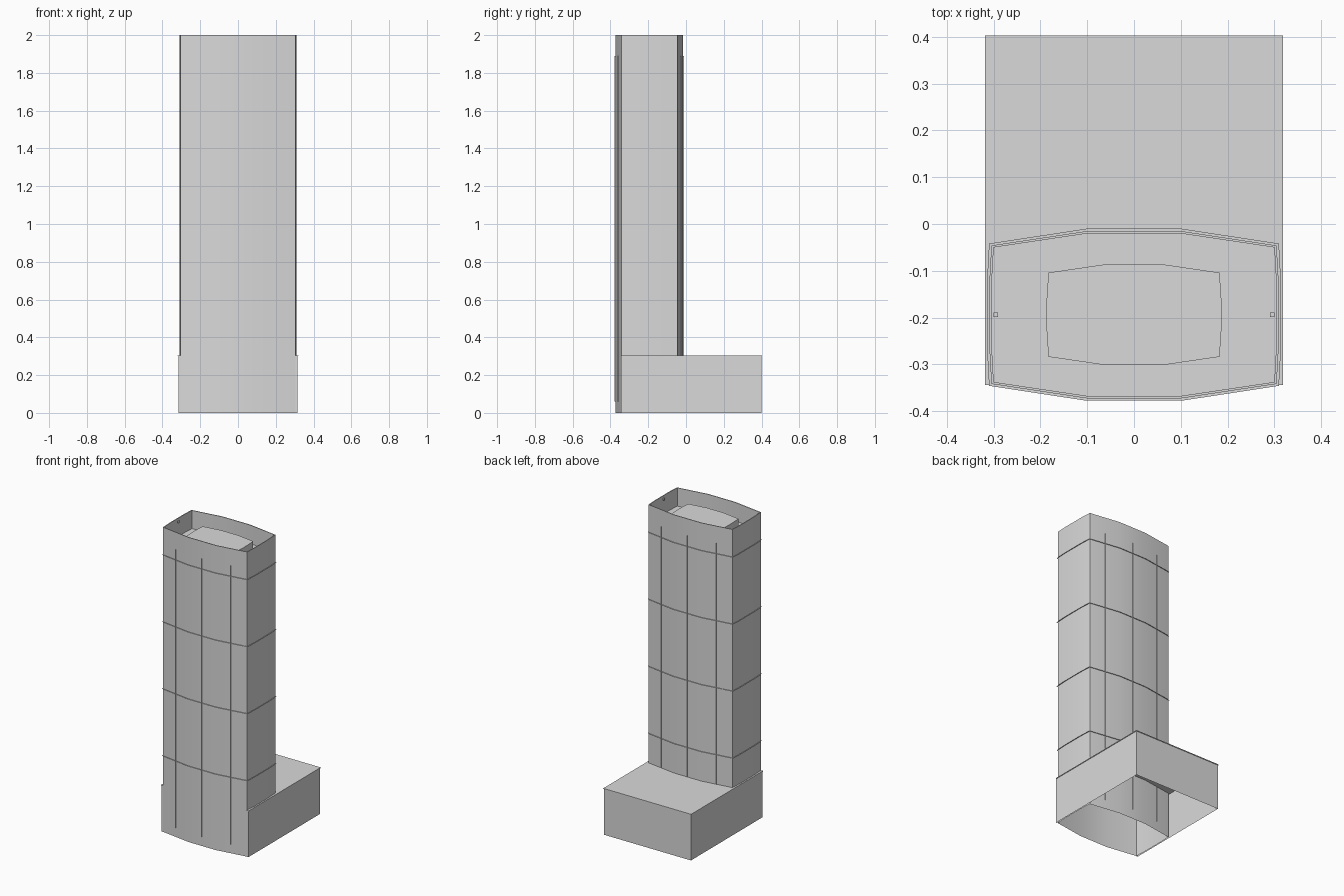
import bpy, bmesh, math

if "Cube" in bpy.data.objects:
    bpy.data.objects.remove(bpy.data.objects["Cube"], do_unlink=True)

grey = bpy.data.materials.new("concrete_grey")
grey.use_nodes = True
colour = (0.7, 0.7, 0.7, 1.0)
grey.diffuse_color = colour
grey.node_tree.nodes["Principled BSDF"].inputs["Base Color"].default_value = colour

CENTRE_Y = -0.194
ROOF = 1.88
PODIUM = 0.305


def outline(quarter, grow=0.0):
    """Closed plan outline from one quadrant (long face to side), widened by grow."""
    hx = max(p[0] for p in quarter)
    hy = max(p[1] for p in quarter)
    q = [(x * (1 + grow / hx), y * (1 + grow / hy)) for x, y in quarter]
    half = q + [(x, -y) for x, y in reversed(q)]
    full = half + [(-x, -y) for x, y in half]
    return [(x, y + CENTRE_Y) for x, y in full]


def loft(name, rings, closed=True, cap=False, base=False, smooth=False):
    """Join successive (plan, height) rings with faces."""
    bm = bmesh.new()
    loops = [[bm.verts.new((x, y, z)) for x, y in plan] for plan, z in rings]
    for a, b in zip(loops, loops[1:]):
        n = len(a)
        for i in range(n if closed else n - 1):
            j = (i + 1) % n
            bm.faces.new((a[i], a[j], b[j], b[i]))
    if cap:
        bm.faces.new(loops[-1])
    if base:
        bm.faces.new(loops[0])
    bmesh.ops.recalc_face_normals(bm, faces=bm.faces)
    mesh = bpy.data.meshes.new(name)
    bm.to_mesh(mesh)
    bm.free()
    mesh.materials.append(grey)
    obj = bpy.data.objects.new(name, mesh)
    bpy.context.collection.objects.link(obj)
    if smooth:
        bpy.ops.object.select_all(action="DESELECT")
        obj.select_set(True)
        bpy.context.view_layer.objects.active = obj
        bpy.ops.object.shade_smooth_by_angle(angle=math.radians(30))


def box(name, x0, x1, y0, y1, z0, z1):
    plan = [(x0, y0), (x1, y0), (x1, y1), (x0, y1)]
    loft(name, [(plan, z0), (plan, z1)], cap=True, base=True)


# Tower shell, open below, with a thin parapet around the sunken roof
tower = [(0.1, 0.179), (0.305, 0.148), (0.309, 0.075)]
outer, inner = outline(tower), outline(tower, -0.005)
loft("tower_shell", [(outer, 0), (outer, 2), (inner, 2), (inner, ROOF)],
     cap=True, smooth=True)

# Plant room on the roof
plant = outline([(0.06, 0.108), (0.183, 0.09), (0.187, 0.03)])
loft("plant_room", [(plant, ROOF), (plant, 1.947)], cap=True)

# Horizontal floor fins
rim = outline(tower, 0.005)
for k in range(4):
    z = 0.5 + 0.44 * k
    loft(f"floor_fin_{k + 1}", [(outer, z), (rim, z)])

# Vertical fins on the two long faces
for x, depth in ((0, 0.179), (-0.2, 0.164), (0.2, 0.164)):
    for face, s in (("front", -1), ("back", 1)):
        edge = [(x, CENTRE_Y + s * depth), (x, CENTRE_Y + s * (depth + 0.005))]
        loft(f"{face}_vertical_fin", [(edge, 0.06), (edge, 1.89)], closed=False)

# Small brackets inside the parapet
for side, s in (("left", 1), ("right", -1)):
    xs = sorted((s * 0.291, s * 0.301))
    box(f"{side}_parapet_bracket", xs[0], xs[1], -0.199, -0.189, 1.975, 1.987)

# Podium walls, open below, and the roof slab with a slight lip
walls = [(0.305, -0.344), (0.316, -0.344), (0.316, 0.4),
         (-0.316, 0.4), (-0.316, -0.344), (-0.305, -0.344)]
loft("podium_walls", [(walls, 0), (walls, 0.3)], closed=False)
box("podium_roof", -0.319, 0.319, -0.344, 0.403, 0.3, PODIUM)
